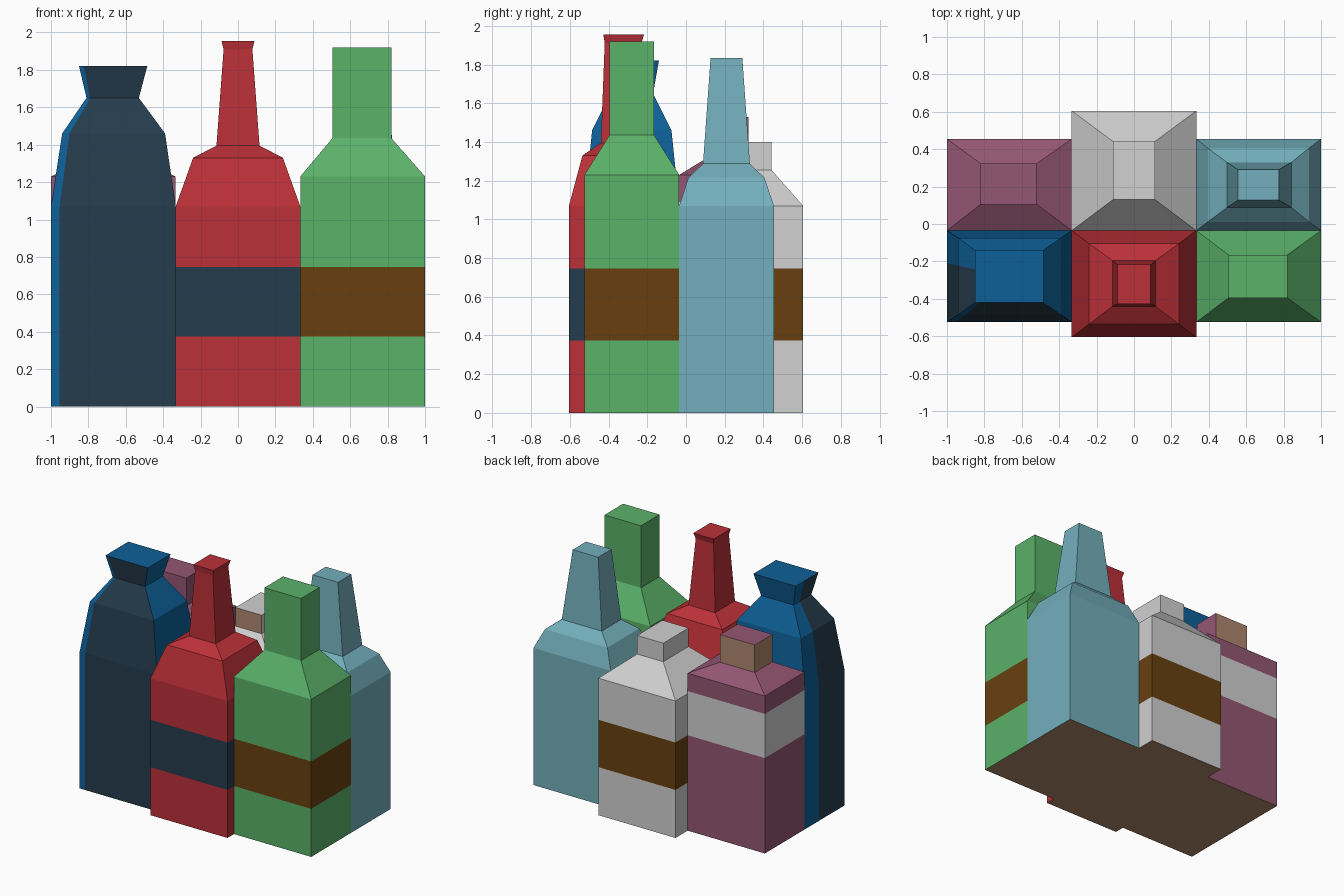
import bpy, bmesh

if "Cube" in bpy.data.objects:
    bpy.data.objects.remove(bpy.data.objects["Cube"])


def material(name, r, g, b):
    lin = [((c / 255 + 0.055) / 1.055) ** 2.4 for c in (r, g, b)]
    m = bpy.data.materials.new(name)
    m.diffuse_color = (*lin, 1)
    m.use_nodes = True
    m.node_tree.nodes["Principled BSDF"].inputs["Base Color"].default_value = m.diffuse_color
    return m


red = material("red", 187, 48, 56)
green = material("green", 91, 178, 106)
teal = material("teal", 115, 175, 188)
white = material("pale grey", 209, 209, 209)
purple = material("plum", 148, 86, 115)
blue = material("blue", 13, 96, 152)
navy = material("navy", 37, 60, 77)
brown = material("brown", 104, 64, 16)
tan = material("tan", 176, 135, 110)

# Corners of a cross-section as fractions: front, right, back, left sides
SQUARE = [(0, 0), (1, 0), (1, 1), (0, 1)]


def bottle(name, rows, mats, rule, outline=SQUARE):
    """Loft rectangles (z, x0, x1, y0, y1); rule(side, z) picks the material."""
    bm = bmesh.new()
    rings = [[bm.verts.new((x0 + (x1 - x0) * u, y0 + (y1 - y0) * v, z))
              for u, v in outline] for z, x0, x1, y0, y1 in rows]
    n = len(outline)
    for k in range(len(rings) - 1):
        a, b = rings[k], rings[k + 1]
        z = (rows[k][0] + rows[k + 1][0]) / 2
        for i in range(n):
            j = (i + 1) % n
            f = bm.faces.new((a[i], a[j], b[j], b[i]))
            f.material_index = mats.index(rule(i, z))
    bm.faces.new(rings[-1]).material_index = 0
    base = bm.faces.new(rings[0][::-1])
    base.material_index = mats.index(tan)
    mesh = bpy.data.meshes.new(name)
    bm.to_mesh(mesh)
    bm.free()
    for m in mats:
        mesh.materials.append(m)
    ob = bpy.data.objects.new(name, mesh)
    bpy.context.collection.objects.link(ob)


def body(x0, x1, y0, y1, *heights):
    return [(z, x0, x1, y0, y1) for z in (0, *heights)]


def band(glass, label, lo, hi):
    return lambda side, z: label if lo < z < hi else glass


# Front row: blue bottle with a navy front that wraps onto the left side
bottle("blue_bottle",
       body(-1, -.333, -.525, -.035, 1.07) +
       [(1.46, -.94, -.39, -.485, -.075), (1.65, -.81, -.53, -.39, -.17),
        (1.82, -.85, -.485, -.42, -.14)],
       [blue, navy, tan], lambda side, z: navy if side in (1, 5) else blue,
       [(0, 0), (.07, 0), (1, 0), (1, 1), (0, 1), (0, .64)])

# Red bottle with flared lip
bottle("red_bottle",
       body(-.333, .333, -.605, -.035, .375, .745, 1.07) +
       [(1.33, -.24, .24, -.535, -.105), (1.395, -.115, .115, -.44, -.195),
        (1.91, -.077, .077, -.42, -.23), (1.955, -.088, .088, -.427, -.217)],
       [red, navy, tan], band(red, navy, .375, .745))

# Green bottle with straight neck
bottle("green_bottle",
       body(.333, 1, -.525, -.035, .375, .745, 1.23) +
       [(1.435, .505, .82, -.395, -.165), (1.92, .505, .82, -.395, -.165)],
       [green, brown, tan], band(green, brown, .375, .745))

# Back row: plum bottle, neck tan on its back and left sides
bottle("plum_bottle",
       body(-1, -.333, -.035, .455, .745, 1.09, 1.23) +
       [(1.315, -.82, -.52, .105, .323), (1.53, -.82, -.52, .105, .323)],
       [purple, white, tan],
       lambda side, z: tan if z > 1.35 and side in (2, 3)
       else white if .745 < z < 1.09 else purple)

# Pale bottle, neck tan on its front side
bottle("pale_bottle",
       body(-.333, .333, -.035, .605, .375, .745, 1.07) +
       [(1.255, -.113, .113, .13, .442), (1.4, -.113, .113, .13, .442)],
       [white, brown, tan],
       lambda side, z: tan if z > 1.3 and side == 0
       else brown if .375 < z < .745 else white)

# Teal bottle with tapering neck
bottle("teal_bottle",
       body(.333, 1, -.035, .455, 1.07) +
       [(1.215, .395, .935, .012, .405), (1.288, .497, .842, .088, .33),
        (1.835, .555, .775, .127, .291)],
       [teal, tan], lambda side, z: teal)
